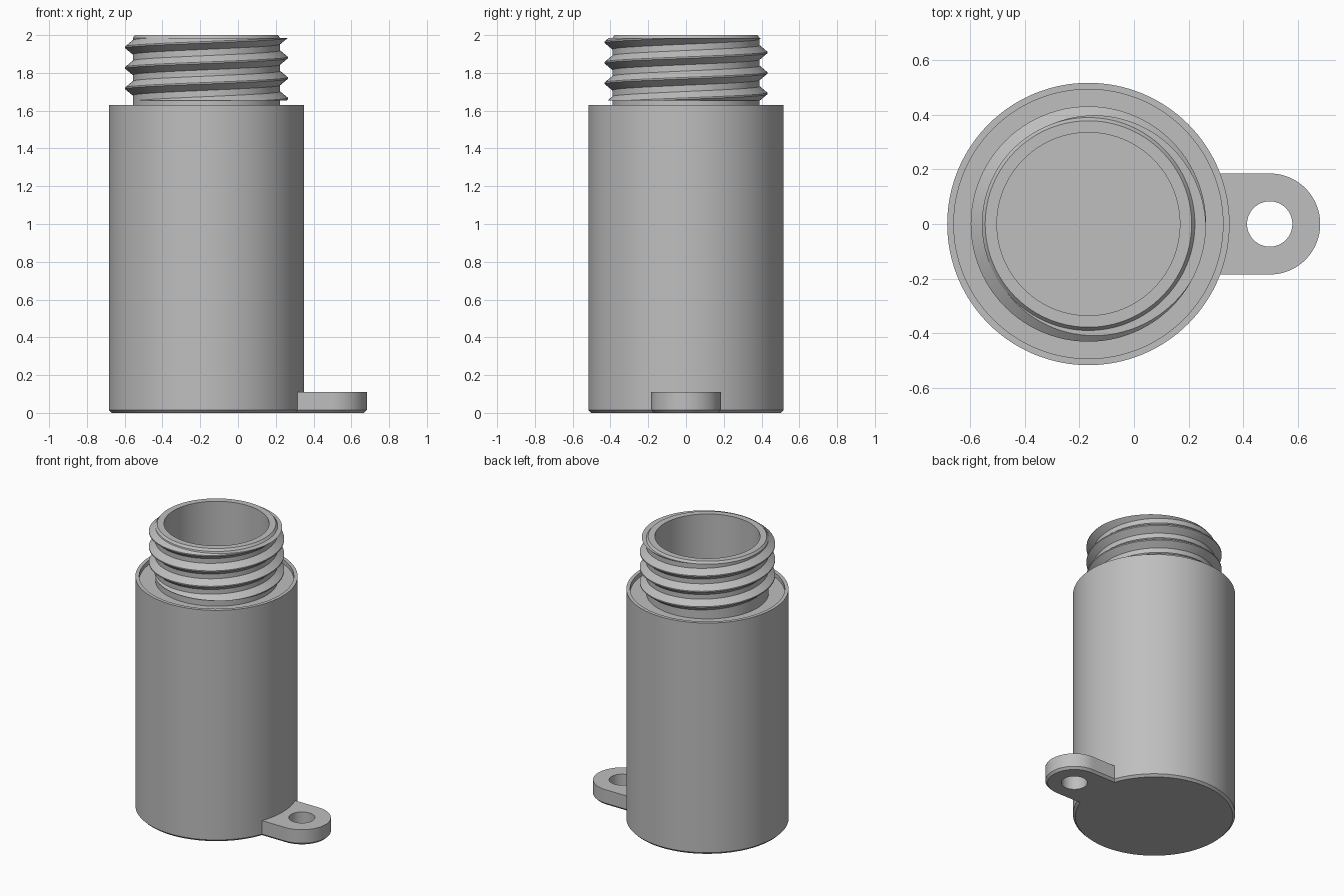
import bpy, bmesh, math
from mathutils import Vector

cube = bpy.data.objects.get("Cube")
if cube:
    bpy.data.objects.remove(cube)

CX = -0.167          # axis of the bottle
NECK_R, RIM_R = 0.39, 0.517

grey = bpy.data.materials.new("plain grey")
grey.use_nodes = True
colour = (0.52, 0.52, 0.52, 1)
grey.diffuse_color = colour
grey.node_tree.nodes["Principled BSDF"].inputs["Base Color"].default_value = colour


def finish(bm, name, x):
    bmesh.ops.recalc_face_normals(bm, faces=bm.faces)
    mesh = bpy.data.meshes.new(name)
    bm.to_mesh(mesh)
    bm.free()
    mesh.materials.append(grey)
    ob = bpy.data.objects.new(name, mesh)
    ob.location.x = x
    bpy.context.collection.objects.link(ob)
    bpy.ops.object.select_all(action='DESELECT')
    ob.select_set(True)
    bpy.context.view_layer.objects.active = ob
    bpy.ops.object.shade_smooth_by_angle(angle=math.radians(25))
    return ob


def skin(bm, rings, closed_rings, closed_ends):
    """Join successive rings of points with quads."""
    rows = [[bm.verts.new(p) for p in ring] for ring in rings]
    pairs = list(zip(rows, rows[1:]))
    if closed_ends:
        pairs.append((rows[-1], rows[0]))
    for a, b in pairs:
        n = len(a)
        for i in range(n if closed_rings else n - 1):
            j = (i + 1) % n
            bm.faces.new((a[i], a[j], b[j], b[i]))
    return rows


# Container: one turned profile with rim recess, neck and hollow inside
profile = [(0, 0), (RIM_R - 0.015, 0), (RIM_R, 0.015), (RIM_R, 1.63),
           (0.493, 1.63), (0.493, 1.6), (NECK_R, 1.6), (NECK_R, 1.985),
           (0.378, 2), (0.335, 2), (0.335, 0.1), (0, 0.1)]
bm = bmesh.new()
verts = [bm.verts.new((r, 0, z)) for r, z in profile]
edges = [bm.edges.new(pair) for pair in zip(verts, verts[1:])]
bmesh.ops.spin(bm, geom=verts + edges, cent=(0, 0, 0), axis=(0, 0, 1),
               angle=math.tau, steps=128, use_merge=True)
bmesh.ops.remove_doubles(bm, verts=bm.verts, dist=0.0001)
finish(bm, "container_body", CX)

# Screw thread: a helical ridge trimmed flat at both ends
PITCH, STEPS, TURNS = 0.1085, 96, 5
section = [(0.375, -0.05), (0.431, -0.004), (0.431, 0.004), (0.375, 0.05)]
rings = []
for i in range(STEPS * TURNS + 1):
    turn = i / STEPS - 1
    a = turn * math.tau
    z = 1.664 + PITCH * turn
    rings.append([(r * math.cos(a), r * math.sin(a), z + h) for r, h in section])
bm = bmesh.new()
rows = skin(bm, rings, True, False)
bm.faces.new(rows[0])
bm.faces.new(rows[-1])
for z, direction in ((1.655, -1), (1.985, 1)):
    cut = bmesh.ops.bisect_plane(
        bm, geom=bm.verts[:] + bm.edges[:] + bm.faces[:], dist=0.00001,
        plane_co=(0, 0, z), plane_no=(0, 0, direction), clear_outer=True)
    rim = [e for e in cut["geom_cut"] if isinstance(e, bmesh.types.BMEdge)]
    bmesh.ops.holes_fill(bm, edges=rim, sides=0)
finish(bm, "neck_thread", CX)

# Hanging tab: rounded outline around a hole, chamfered underneath
HOLE_R, HEIGHT, BACK = 0.083, 0.11, 0.25


def outline(half, z):
    points = []
    for i in range(96):
        a = math.tau * i / 96
        c, s = math.cos(a), math.sin(a)
        d = half
        if c < -0.001:
            d = min(BACK / -c, half / max(abs(s), 0.001))
        points.append(Vector((d * c, d * s, z)))
    return points


def hole(z):
    return [Vector((HOLE_R * math.cos(math.tau * i / 96),
                    HOLE_R * math.sin(math.tau * i / 96), z)) for i in range(96)]


bm = bmesh.new()
skin(bm, [hole(0), outline(0.17, 0), outline(0.185, 0.015),
          outline(0.185, HEIGHT), hole(HEIGHT)], True, True)
finish(bm, "hanging_tab", 0.497)
